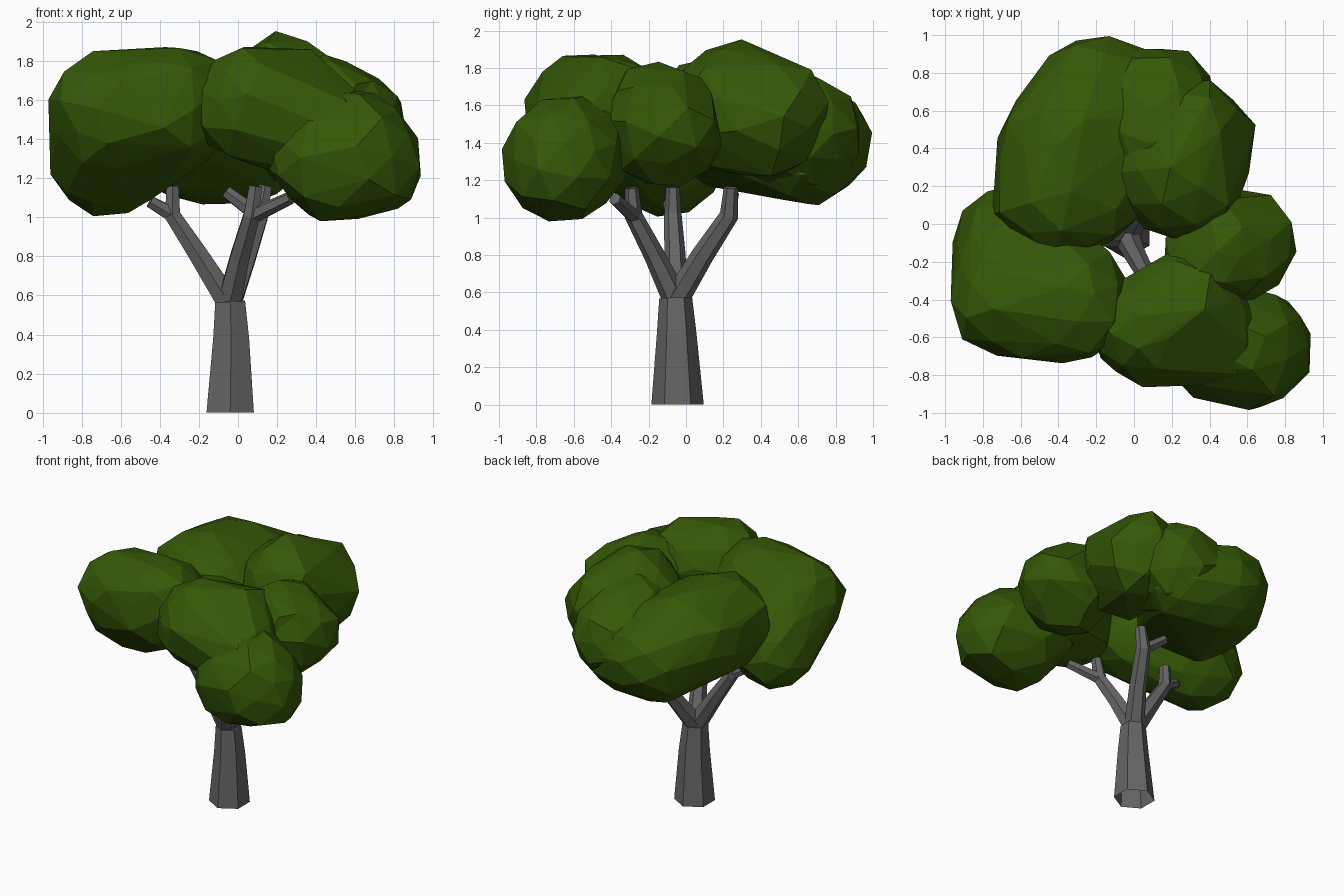
import bpy, bmesh, math, random
from mathutils import Vector, Euler

if "Cube" in bpy.data.objects:
    bpy.data.objects.remove(bpy.data.objects["Cube"])

random.seed(11)

leaf_mat = bpy.data.materials.new("leaf_green")
leaf_mat.diffuse_color = (0.035, 0.095, 0.002, 1)
leaf_mat.use_nodes = True
leaf_mat.node_tree.nodes["Principled BSDF"].inputs["Base Color"].default_value = leaf_mat.diffuse_color
bark_mat = bpy.data.materials.new("bark_grey")
bark_mat.diffuse_color = (0.13, 0.13, 0.13, 1)
bark_mat.use_nodes = True
bark_mat.node_tree.nodes["Principled BSDF"].inputs["Base Color"].default_value = bark_mat.diffuse_color


def finish(name, bm, mat):
    bmesh.ops.recalc_face_normals(bm, faces=bm.faces[:])
    me = bpy.data.meshes.new(name)
    bm.to_mesh(me)
    bm.free()
    me.materials.append(mat)
    ob = bpy.data.objects.new(name, me)
    bpy.context.collection.objects.link(ob)
    return ob


def limb(name, path, sides=6, bottom=True):
    """Tapered hexagonal tube; path is a list of (x, y, z, radius)."""
    bm = bmesh.new()
    pts = [Vector(p[:3]) for p in path]
    rings = []
    for i, p in enumerate(pts):
        d = pts[min(i + 1, len(pts) - 1)] - pts[max(i - 1, 0)]
        if i == 0 and p.z < 0.01:
            d = Vector((0, 0, 1))
        q = Vector((0, 0, 1)).rotation_difference(d.normalized())
        r = path[i][3]
        ring = []
        for k in range(sides):
            a = math.pi / 2 + 2 * math.pi * k / sides
            ring.append(bm.verts.new(p + q @ Vector((r * math.cos(a), r * math.sin(a), 0))))
        rings.append(ring)
    for lo, hi in zip(rings, rings[1:]):
        for k in range(sides):
            j = (k + 1) % sides
            bm.faces.new((lo[k], lo[j], hi[j], hi[k]))
    if bottom:
        bm.faces.new(rings[0])
    bm.faces.new(rings[-1])
    return finish(name, bm, bark_mat)


def clump(name, *lobes):
    """Faceted leaf mass: hull around uneven balls (x, y, z, radius)."""
    bm = bmesh.new()
    for x, y, z, r in lobes:
        spin = Euler([random.uniform(0, 6.28) for _ in range(3)]).to_matrix()
        ball = bmesh.ops.create_icosphere(bm, subdivisions=2, radius=r)["verts"]
        for v in ball:
            v.co = Vector((x, y, z)) + spin @ v.co * random.uniform(0.93, 1.06)
    # Merge close points so the faces read as large flat planes
    bmesh.ops.remove_doubles(bm, verts=bm.verts[:], dist=0.09)
    hull = bmesh.ops.convex_hull(bm, input=bm.verts[:])
    keep = {g for g in hull["geom"] if isinstance(g, bmesh.types.BMFace)}
    bmesh.ops.delete(bm, geom=[f for f in bm.faces if f not in keep], context="FACES")
    bmesh.ops.delete(bm, geom=[v for v in bm.verts if not v.link_faces], context="VERTS")
    bmesh.ops.remove_doubles(bm, verts=bm.verts[:], dist=0.1)
    return finish(name, bm, leaf_mat)


# Trunk
limb("trunk", [(-0.04, -0.045, 0, 0.14), (-0.035, -0.05, 0.38, 0.106),
               (-0.04, -0.055, 0.57, 0.088)], bottom=False)

# Three main branches, each with an upright tip and a side stub
start = (-0.045, -0.055, 0.56, 0.07)
limb("left_branch", [start, (-0.21, -0.06, 0.82, 0.056), (-0.335, -0.07, 1.01, 0.047), (-0.335, -0.07, 1.16, 0.036)])
limb("left_twig", [(-0.33, -0.07, 1.01, 0.042), (-0.45, -0.09, 1.08, 0.034)])
limb("front_branch", [start, (0.01, -0.17, 0.8, 0.056), (0.07, -0.28, 1.01, 0.048), (0.09, -0.29, 1.16, 0.037)])
limb("front_twig", [(0.08, -0.28, 1.01, 0.042), (0.27, -0.38, 1.10, 0.034)])
limb("back_branch", [start, (0.04, 0.09, 0.8, 0.06), (0.11, 0.23, 1.01, 0.051), (0.14, 0.24, 1.16, 0.038)])
limb("back_twig", [(0.10, 0.22, 1.01, 0.042), (-0.06, 0.25, 1.13, 0.034)])

# Leaf canopy, a ring of clumps around a small open centre
clump("leaves_left", (-0.65, -0.12, 1.31, 0.32), (-0.64, -0.40, 1.53, 0.33), (-0.34, -0.41, 1.57, 0.33))
clump("leaves_back_left", (-0.40, 0.15, 1.51, 0.35), (-0.37, 0.41, 1.50, 0.35),
      (-0.24, 0.14, 1.53, 0.29), (-0.20, 0.66, 1.40, 0.33), (0.06, 0.62, 1.38, 0.30))
clump("leaves_back_right", (0.25, 0.27, 1.58, 0.36), (0.30, 0.43, 1.54, 0.34))
clump("leaves_back", (0.12, 0.64, 1.45, 0.31), (0.15, 0.45, 1.52, 0.32))
clump("leaves_right", (0.51, -0.11, 1.49, 0.34), (0.46, -0.14, 1.52, 0.31))
clump("leaves_front_right", (0.62, -0.66, 1.30, 0.33), (0.49, -0.64, 1.29, 0.32), (0.40, -0.57, 1.40, 0.28))
clump("leaves_front", (0.27, -0.44, 1.56, 0.31), (0.08, -0.55, 1.57, 0.31), (0.40, -0.58, 1.47, 0.28))
